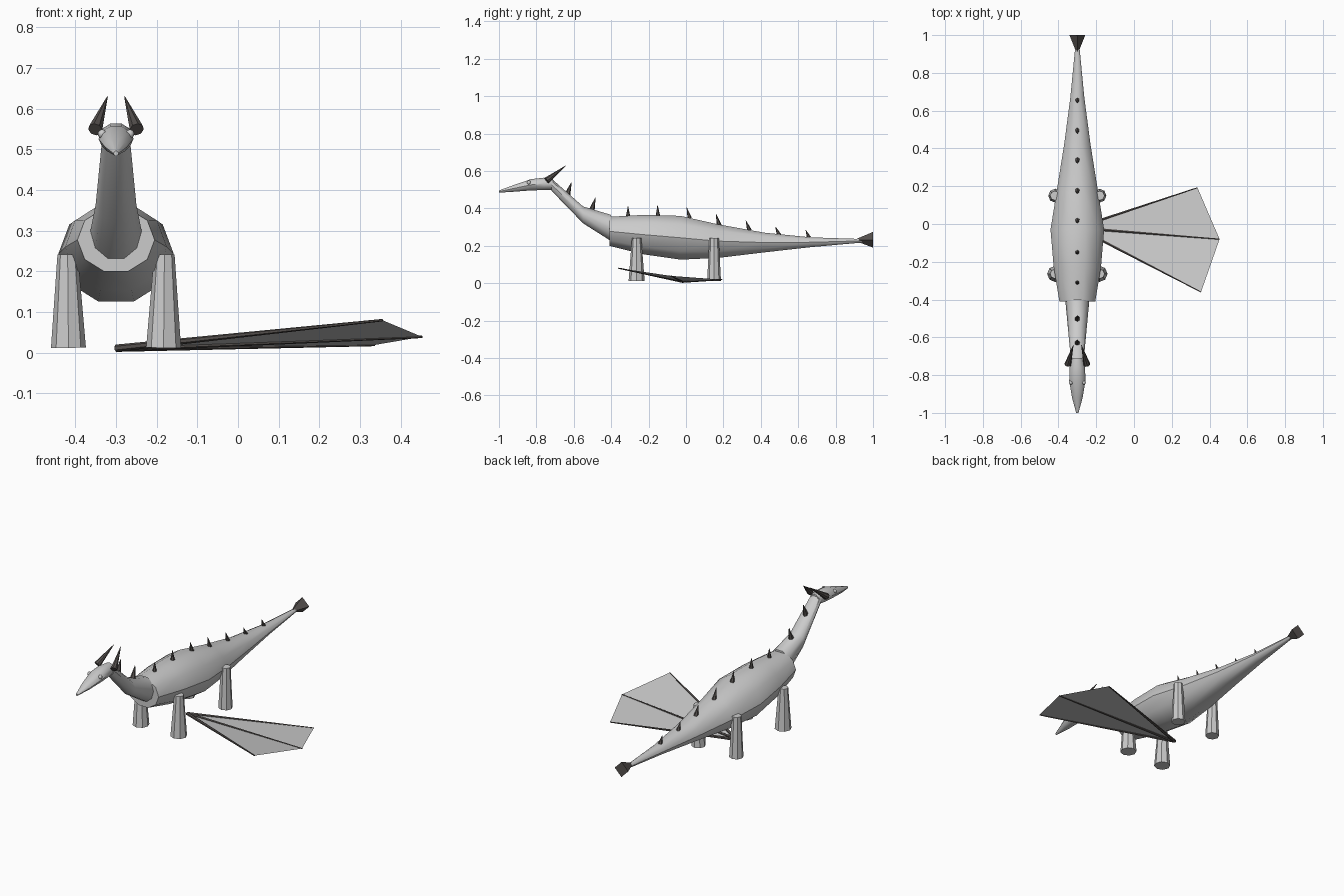
import bpy, bmesh, math
from mathutils import Vector

if "Cube" in bpy.data.objects:
    bpy.data.objects.remove(bpy.data.objects["Cube"])

CX = -0.30  # centre line of the body

dark = bpy.data.materials.new("dark_horn")
dark.diffuse_color = (0.09, 0.08, 0.075, 1)
dark.use_nodes = True
dark.node_tree.nodes["Principled BSDF"].inputs["Base Color"].default_value = dark.diffuse_color


def finish(name, bm, mat=None, smooth=None):
    bmesh.ops.recalc_face_normals(bm, faces=bm.faces)
    me = bpy.data.meshes.new(name)
    bm.to_mesh(me)
    bm.free()
    ob = bpy.data.objects.new(name, me)
    bpy.context.collection.objects.link(ob)
    if mat:
        me.materials.append(mat)
    if smooth:
        bpy.ops.object.select_all(action='DESELECT')
        ob.select_set(True)
        bpy.context.view_layer.objects.active = ob
        bpy.ops.object.shade_smooth_by_angle(angle=math.radians(smooth))
    return ob


def loft(name, stations, n=10):
    """Stations are (y, z_bottom, z_top, half_width)."""
    bm = bmesh.new()
    rings = []
    for y, zb, zt, w in stations:
        zc, h = (zb + zt) / 2, (zt - zb) / 2 / math.cos(math.pi / n)
        rings.append([bm.verts.new((CX + w * math.cos(2 * math.pi * i / n), y,
                                    zc + h * math.sin(2 * math.pi * i / n))) for i in range(n)])
    for a, b in zip(rings, rings[1:]):
        for i in range(n):
            j = (i + 1) % n
            bm.faces.new((a[i], a[j], b[j], b[i]))
    bm.faces.new(rings[0])
    bm.faces.new(rings[-1])
    return finish(name, bm, smooth=40)


def rod(name, p, q, r1, r2, n=6, mat=None):
    """Tapered cylinder or cone from p to q."""
    p, q = Vector(p), Vector(q)
    bm = bmesh.new()
    bmesh.ops.create_cone(bm, cap_ends=True, segments=n, radius1=r1, radius2=r2,
                          depth=(q - p).length)
    rot = (q - p).to_track_quat('Z', 'Y').to_matrix()
    for v in bm.verts:
        v.co = rot @ v.co + (p + q) / 2
    return finish(name, bm, mat)


# Body running into the tail
loft("body_and_tail", [
    (-0.41, 0.20, 0.355, 0.095), (-0.23, 0.155, 0.365, 0.125), (-0.03, 0.126, 0.36, 0.142),
    (0.17, 0.135, 0.315, 0.11), (0.42, 0.165, 0.27, 0.07), (0.67, 0.193, 0.245, 0.037),
    (0.95, 0.218, 0.236, 0.01)])

# Neck and head
loft("neck", [(-0.40, 0.225, 0.365, 0.064), (-0.55, 0.32, 0.41, 0.05), (-0.72, 0.495, 0.56, 0.034)])
loft("head", [(-0.71, 0.50, 0.56, 0.03), (-0.76, 0.498, 0.564, 0.041), (-0.83, 0.496, 0.556, 0.043),
              (-0.92, 0.489, 0.525, 0.028), (-1.0, 0.484, 0.496, 0.006)])

# Eyes, horns and legs on both sides
for s, side in ((-1, "left"), (1, "right")):
    bm = bmesh.new()
    bmesh.ops.create_uvsphere(bm, u_segments=8, v_segments=6, radius=0.011)
    bmesh.ops.translate(bm, verts=bm.verts, vec=(CX + s * 0.034, -0.84, 0.538))
    finish("eye_" + side, bm, smooth=60)
    rod("horn_" + side, (CX + s * 0.051, -0.745, 0.549), (CX + s * 0.021, -0.64, 0.63),
        0.018, 0.001, 8, dark)
    for part, y, r in (("front_leg_", -0.264, 0.043), ("rear_leg_", 0.15, 0.037)):
        rod(part + side, (CX + s * 0.117, y, 0.012), (CX + s * 0.119, y, 0.242), r, 0.025, 8)

# Row of spikes along neck, back and tail: base y, base z, tip y, tip z, radius
spikes = [(-0.637, 0.465, -0.612, 0.54, 0.018), (-0.507, 0.38, -0.484, 0.458, 0.018),
          (-0.31, 0.355, -0.31, 0.411, 0.012), (-0.15, 0.36, -0.152, 0.416, 0.012),
          (0.02, 0.347, 0.004, 0.404, 0.012), (0.178, 0.308, 0.16, 0.37, 0.013),
          (0.34, 0.28, 0.32, 0.335, 0.013), (0.498, 0.257, 0.478, 0.302, 0.012),
          (0.657, 0.244, 0.64, 0.285, 0.011)]
for i, (y0, z0, y1, z1, r) in enumerate(spikes):
    rod(f"spike_{i + 1}", (CX, y0, z0), (CX, y1, z1), r, 0.001, 6, dark)

# Tail barb, wide end at the rear
rod("tail_barb", (CX, 1.0, 0.232), (CX, 0.905, 0.23), 0.042, 0.004, 4, dark)

# Single wing lying near the ground: three ribs and a thin membrane
root = (CX, -0.02, 0.011)
tips = [(0.336, 0.192, 0.019), (0.453, -0.08, 0.039), (0.355, -0.36, 0.08)]
bm = bmesh.new()
rv = bm.verts.new(root)
tv = [bm.verts.new(t) for t in tips]
for a, b in zip(tv, tv[1:]):
    bm.faces.new((rv, b, a))
finish("wing_membrane", bm)
for i, t in enumerate(tips):
    rod(f"wing_rib_{i + 1}", root, t, 0.009, 0.003, 6, dark)
